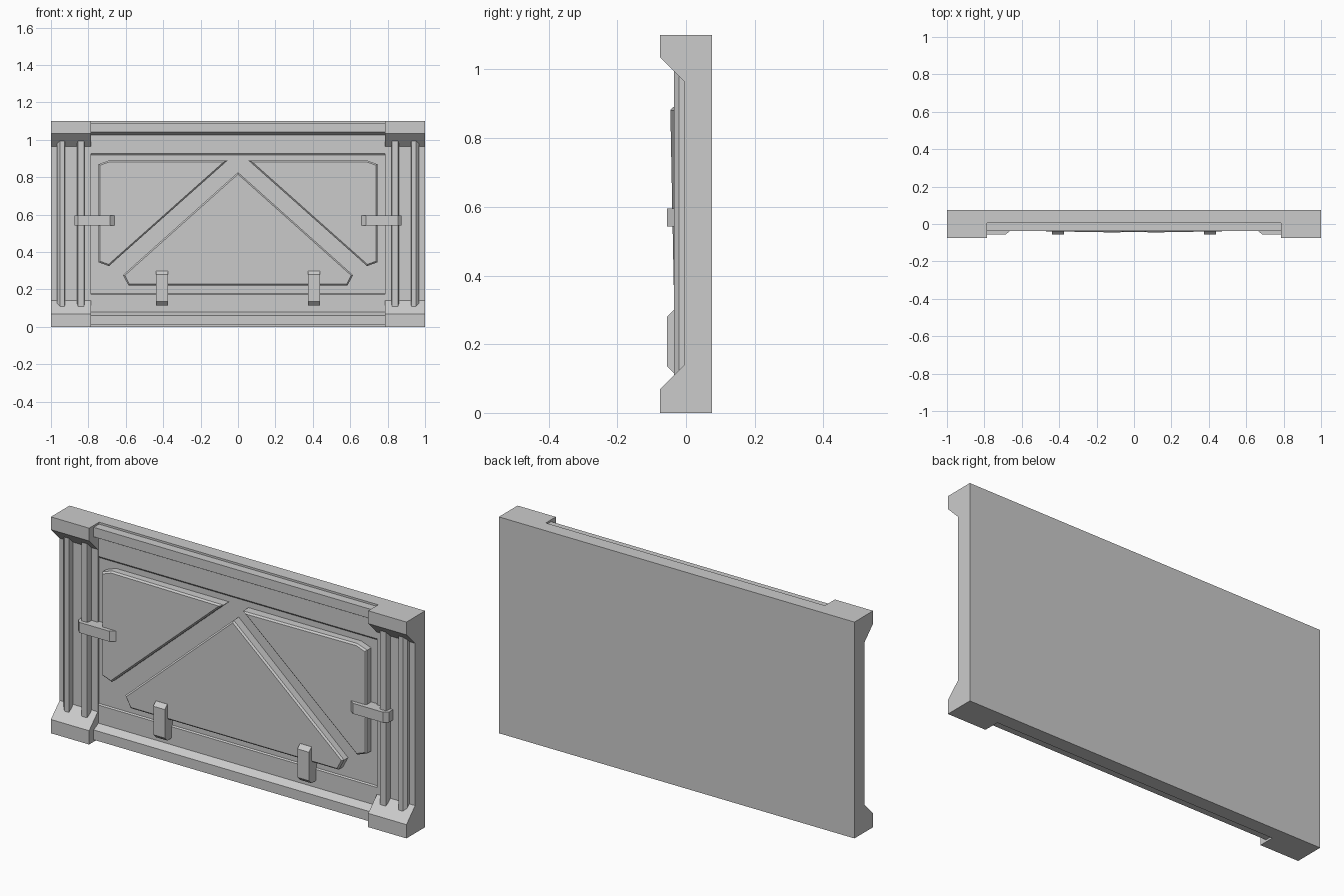
import bpy
import bmesh
from mathutils import Vector

cube = bpy.data.objects.get("Cube")
if cube:
    bpy.data.objects.remove(cube, do_unlink=True)

grey = bpy.data.materials.new("plain grey")
grey.use_nodes = True
COLOUR = (0.6, 0.6, 0.6, 1)
grey.diffuse_color = COLOUR
grey.node_tree.nodes["Principled BSDF"].inputs["Base Color"].default_value = COLOUR


def loft(name, rings):
    """Solid made by joining matching rings of points, capped at both ends."""
    bm = bmesh.new()
    loops = [[bm.verts.new(p) for p in ring] for ring in rings]
    count = len(loops[0])
    for a, b in zip(loops, loops[1:]):
        for i in range(count):
            j = (i + 1) % count
            bm.faces.new((a[i], a[j], b[j], b[i]))
    bm.faces.new(loops[0])
    bm.faces.new(loops[-1])
    bmesh.ops.recalc_face_normals(bm, faces=bm.faces)
    mesh = bpy.data.meshes.new(name)
    bm.to_mesh(mesh)
    bm.free()
    mesh.materials.append(grey)
    obj = bpy.data.objects.new(name, mesh)
    bpy.context.collection.objects.link(obj)
    return obj


def along_x(name, profile, x0, x1):
    return loft(name, [[(x, y, z) for y, z in profile] for x in (x0, x1)])


def along_z(name, profile, z0, z1):
    return loft(name, [[(x, y, z) for x, y in profile] for z in (z0, z1)])


def inset(points, d):
    """Move every edge of a convex x-z outline inwards by d."""
    pts = [Vector(p) for p in points]
    centre = sum(pts, Vector((0, 0))) / len(pts)
    lines = []
    for i, a in enumerate(pts):
        t = (pts[(i + 1) % len(pts)] - a).normalized()
        n = Vector((-t.y, t.x))
        if n.dot(centre - a) < 0:
            n = -n
        lines.append((n, n.dot(a) + d))
    result = []
    for i in range(len(pts)):
        (n, c), (m, e) = lines[i - 1], lines[i]
        det = n.x * m.y - n.y * m.x
        result.append(((c * m.y - e * n.y) / det, (n.x * e - m.x * c) / det))
    return result


def raised_panel(name, outline, front, bevel=0.008):
    """Bevelled plate whose front depth is a function of x and z."""
    top = inset(outline, bevel)
    return loft(name, [
        [(x, 0.02, z) for x, z in outline],
        [(x, front(x, z) + bevel, z) for x, z in outline],
        [(x, front(x, z), z) for x, z in top]])


W, H, BACK = 0.785, 1.1, 0.075

# Central wall with a shallow recessed field
along_x("back_wall", [
    (BACK, 0), (0.005, 0), (0.005, 0.08), (0, 0.08), (0, 0.172), (0.006, 0.178),
    (0.006, 0.92), (0, 0.928), (0, 1.02), (0.005, 1.02), (0.005, H), (BACK, H)], -W, W)

# Rails, sloped on the side facing the field
along_x("bottom_rail", [(0.02, 0.01), (-0.038, 0.01), (-0.038, 0.06),
                        (0, 0.08), (0.02, 0.08)], -W, W)
along_x("top_rail", [(0.02, 1.09), (-0.038, 1.09), (-0.038, 1.042),
                     (0, 1.025), (0.02, 1.025)], -W, W)

# Wide middle panel, leaning out slightly at its peak
raised_panel("middle_panel", [
    (0, 0.827), (0.615, 0.277), (0.585, 0.22), (-0.585, 0.22), (-0.615, 0.277)],
    lambda x, z: -0.034 - 0.009 * max(0, z - 0.28) / 0.55)

for s, side in ((1, "left"), (-1, "right")):
    # Pillar with flared base and cap
    along_x(f"{side}_pillar", [
        (BACK, 0), (-BACK, 0), (-BACK, 0.07), (-0.005, 0.14), (-0.005, 0.965),
        (-BACK, 1.035), (-BACK, H), (BACK, H)], s * W, s)

    # Upright ribs on the pillar
    for part, x0, x1, c0, c1 in (("inner", 0.82, 0.86, 0.004, 0.004),
                                 ("outer", 0.924, 0.967, 0.003, 0.015)):
        along_z(f"{side}_{part}_rib", [
            (s * x0, 0.01), (s * x0, -0.02), (s * (x0 + c0), -0.035),
            (s * (x1 - c1), -0.035), (s * x1, -0.02), (s * x1, 0.01)], 0.1, 1.0)

    # Upper corner panel, leaning out towards the middle
    raised_panel(f"{side}_corner_panel", [
        (s * 0.745, 0.345), (s * 0.745, 0.87), (s * 0.69, 0.89),
        (s * 0.055, 0.89), (s * 0.69, 0.325)],
        lambda x, z: -0.034 - 0.012 * (0.745 - abs(x)) / 0.69)

    # Clasp bridging pillar and wall
    along_z(f"{side}_clasp", [
        (s * 0.66, 0.01), (s * 0.66, -0.035), (s * 0.685, -0.055),
        (s * 0.855, -0.055), (s * 0.875, -0.035), (s * 0.875, 0.01)], 0.542, 0.595)

    # Lower hinge block
    along_x(f"{side}_hinge", [
        (0.01, 0.115), (-0.035, 0.115), (-0.055, 0.135), (-0.055, 0.28),
        (-0.035, 0.3), (0.01, 0.3)], s * 0.373, s * 0.438)
